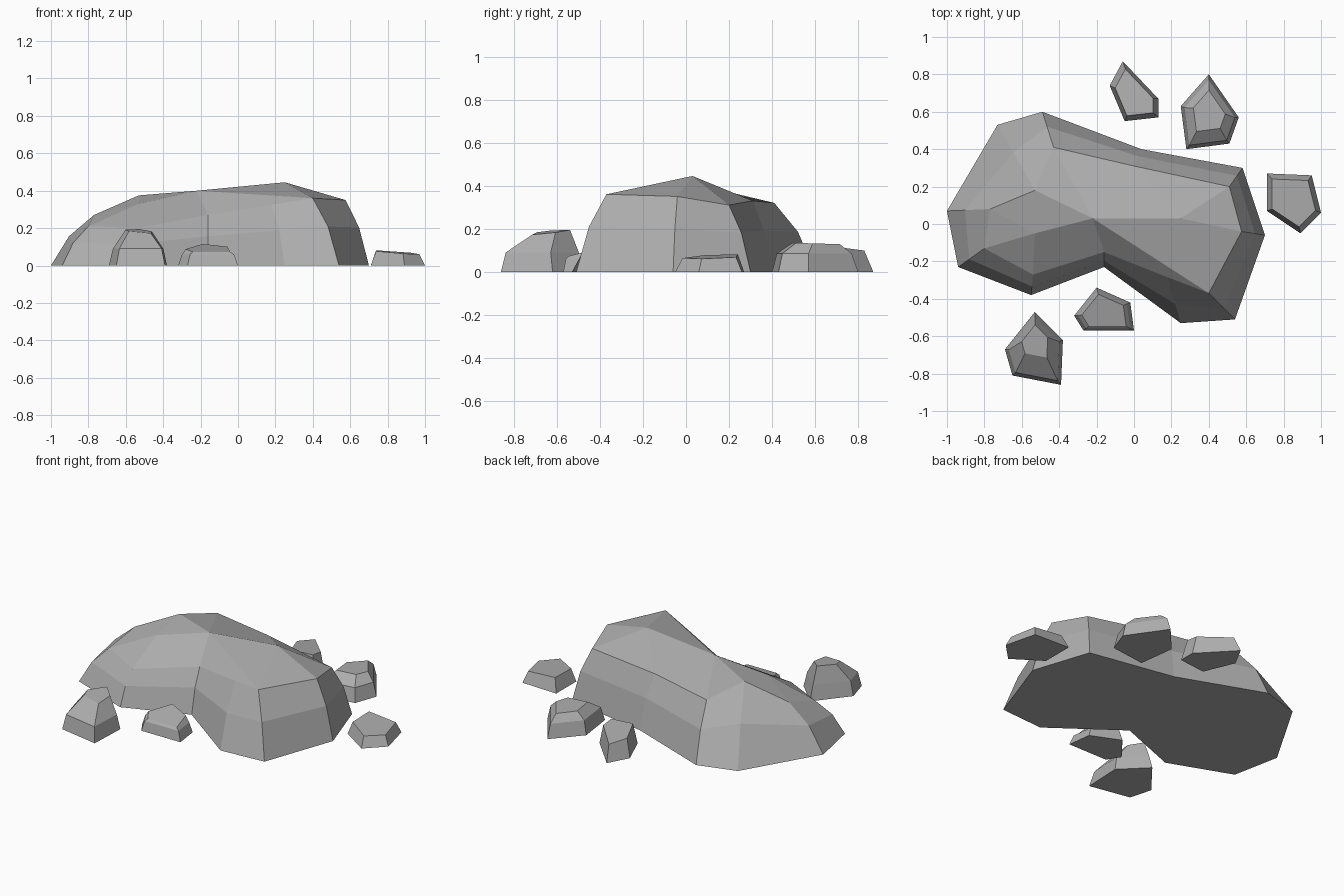
import bpy, bmesh
from mathutils import Vector

cube = bpy.data.objects.get("Cube")
if cube:
    bpy.data.objects.remove(cube)

# One stone colour for everything
stone = bpy.data.materials.new("grey stone")
stone.use_nodes = True
colour = (0.42, 0.42, 0.42, 1)
stone.diffuse_color = colour
bsdf = stone.node_tree.nodes["Principled BSDF"]
bsdf.inputs["Base Color"].default_value = colour
bsdf.inputs["Roughness"].default_value = 0.9


def finish(bm, name):
    """Turn a bmesh into a flat shaded stone object."""
    bmesh.ops.recalc_face_normals(bm, faces=bm.faces)
    mesh = bpy.data.meshes.new(name)
    bm.to_mesh(mesh)
    bm.free()
    mesh.materials.append(stone)
    rock = bpy.data.objects.new(name, mesh)
    bpy.context.scene.collection.objects.link(rock)
    return rock


def stack(bm, rings):
    """Bridge rings of points into walls, closed underneath; return the top ring."""
    loops = [[bm.verts.new(point) for point in ring] for ring in rings]
    bm.faces.new(loops[0])
    for low, high in zip(loops, loops[1:]):
        for i in range(len(low)):
            bm.faces.new((low[i - 1], low[i], high[i], high[i - 1]))
    return loops[-1]


def pebble(name, outline, rings, tilt=(0, 0), shift=(0, 0)):
    """Stone with a drawn footprint; rings are (scale, height), the top one tilts and shifts."""
    foot = [Vector((x, y, 0)) for x, y in outline]
    centre = sum(foot, Vector()) / len(foot)
    layers = [foot]
    for scale, height in rings:
        is_top = (scale, height) == rings[-1]
        layer = []
        for point in foot:
            offset = (point - centre) * scale
            spot = centre + offset
            spot.z = height
            if is_top:
                spot += Vector((*shift, offset.x * tilt[0] + offset.y * tilt[1]))
            layer.append(spot)
        layers.append(layer)
    bm = bmesh.new()
    bm.faces.new(stack(bm, layers))
    return finish(bm, name)


# Main boulder: footprint and shoulder corners, paired, clockwise from the right end
foot = [(-1, .07), (-.73, .53), (-.49, .6), (.04, .4), (.58, .3), (.7, -.06),
        (.54, -.51), (.25, -.53), (-.16, -.23), (-.55, -.38), (-.94, -.23)]
shoulder = [(-.77, .08, .27), (-.53, .18, .375), (-.43, .41, .32), (0, .31, .33),
            (.51, .2, .31), (.575, -.04, .35), (.4, -.37, .36), (.18, -.285, .325),
            (-.16, -.15, .27), (-.54, -.27, .2), (-.8, -.13, .21)]
foot = [Vector((x, y, 0)) for x, y in foot]
shoulder = [Vector(point) for point in shoulder]

# The belt between them bulges outwards
belt = []
for low, high in zip(foot, shoulder):
    point = low.lerp(high, 0.42)
    point.z = high.z * 0.58
    belt.append(point)

bm = bmesh.new()
s = stack(bm, [foot, belt, shoulder])

# Crown facets around three ridge points
dip, ridge, peak = [bm.verts.new(p) for p in
                    ((-.53, -.05, .33), (-.22, .03, .4), (.25, .03, .445))]
crown = [(s[10], s[9], dip), (s[0], s[10], dip), (s[1], s[0], dip),
         (s[9], s[8], ridge, dip), (s[1], dip, ridge), (s[2], s[1], ridge),
         (s[3], s[2], ridge, peak), (s[4], s[3], peak), (s[5], s[4], peak),
         (s[6], s[5], peak), (s[6], peak, ridge), (s[8], s[7], s[6], ridge)]
for facet in crown:
    bm.faces.new(facet)
finish(bm, "main_boulder")

# Small stones scattered around it
pebble("front_tall_stone",
       [(-.53, -.47), (-.38, -.62), (-.39, -.86), (-.65, -.81), (-.69, -.67)],
       [(.87, .09), (.45, .185)], tilt=(-.08, .1), shift=(0, .05))
pebble("front_low_stone",
       [(-.2, -.34), (-.02, -.42), (0, -.57), (-.27, -.57), (-.32, -.49)],
       [(.87, .06), (.74, .09)], tilt=(0, .25))
pebble("left_stone",
       [(.71, .27), (.95, .26), (1, .06), (.89, -.05), (.71, .07)],
       [(.8, .07)], tilt=(-.07, .03))
pebble("back_stone",
       [(-.06, .87), (.13, .67), (.13, .57), (-.05, .55), (-.13, .74)],
       [(.78, .118)], tilt=(0, -.13))
pebble("back_left_stone",
       [(.4, .8), (.56, .57), (.51, .43), (.28, .4), (.25, .63)],
       [(.87, .085), (.55, .132)], tilt=(0, -.03), shift=(0, .02))
